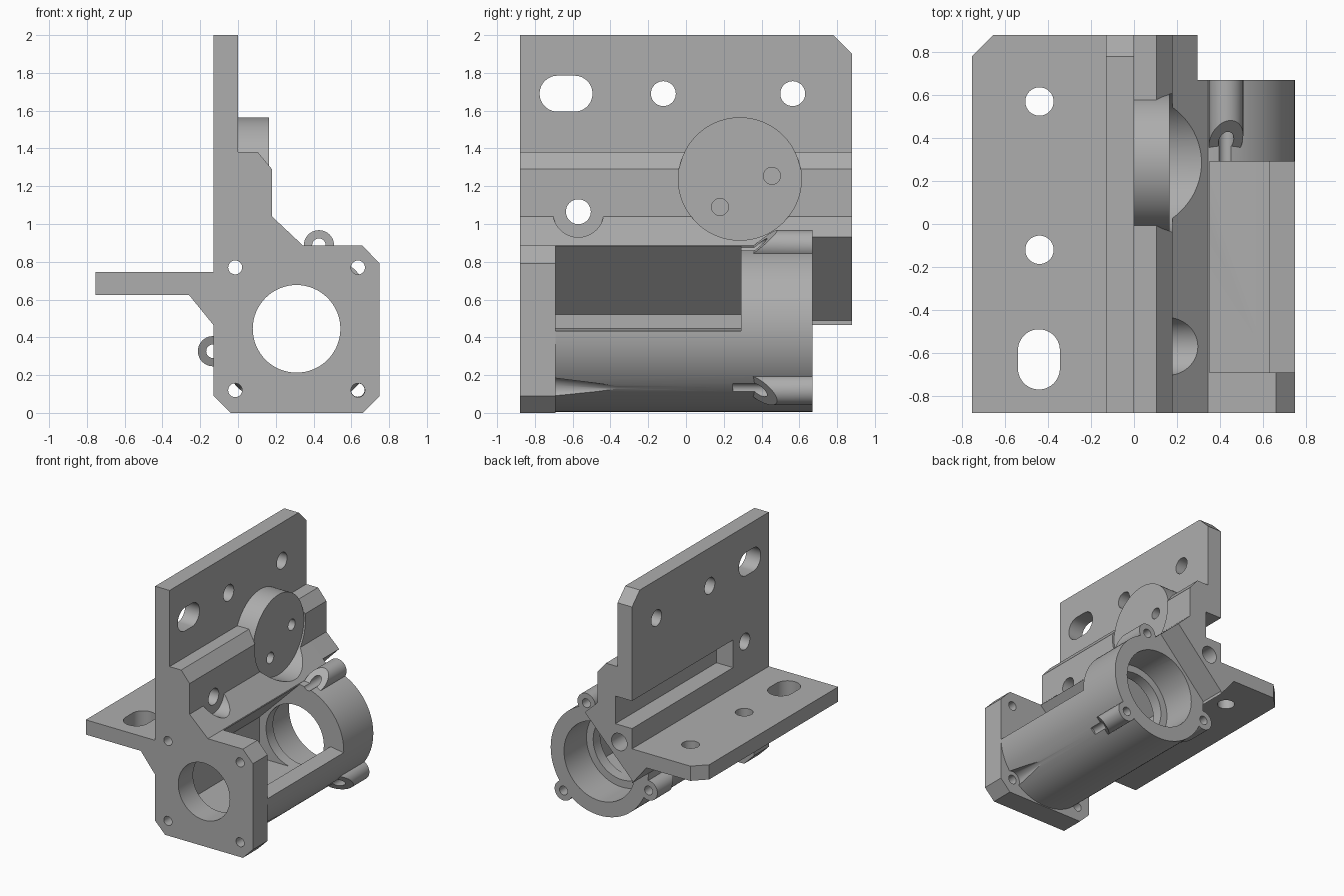
import bpy, bmesh, math
from mathutils import Vector

if "Cube" in bpy.data.objects:
    bpy.data.objects.remove(bpy.data.objects["Cube"])

grey = bpy.data.materials.new("mid grey")
grey.use_nodes = True
grey.diffuse_color = (0.42, 0.42, 0.42, 1)
grey.node_tree.nodes["Principled BSDF"].inputs["Base Color"].default_value = (0.42, 0.42, 0.42, 1)

AXES = {"x": lambda a, b, t: (t, a, b),
        "y": lambda a, b, t: (a, t, b),
        "z": lambda a, b, t: (a, b, t)}


def prism(name, axis, pts, lo, hi, end_scale=1.0):
    """Extrude a 2D outline along an axis, optionally tapering the far end."""
    n = len(pts)
    ca, cb = sum(p[0] for p in pts) / n, sum(p[1] for p in pts) / n
    far = [(ca + (a - ca) * end_scale, cb + (b - cb) * end_scale) for a, b in pts]
    bm = bmesh.new()
    v0 = [bm.verts.new(AXES[axis](a, b, lo)) for a, b in pts]
    v1 = [bm.verts.new(AXES[axis](a, b, hi)) for a, b in far]
    bm.faces.new(v0)
    bm.faces.new(v1)
    for i in range(n):
        j = (i + 1) % n
        bm.faces.new((v0[i], v0[j], v1[j], v1[i]))
    bmesh.ops.recalc_face_normals(bm, faces=bm.faces)
    mesh = bpy.data.meshes.new(name)
    bm.to_mesh(mesh)
    bm.free()
    mesh.materials.append(grey)
    ob = bpy.data.objects.new(name, mesh)
    bpy.context.scene.collection.objects.link(ob)
    return ob


def circle(a, b, r, n=48):
    return [(a + r * math.cos(math.tau * i / n), b + r * math.sin(math.tau * i / n)) for i in range(n)]


def slot(a0, a1, b0, b1, n=16):
    """Rounded slot outline; the short side sets the radius."""
    r = min(a1 - a0, b1 - b0) / 2
    out = []
    for i in range(4):
        ca = a1 - r if i in (0, 3) else a0 + r
        cb = b1 - r if i in (0, 1) else b0 + r
        for k in range(n):
            t = math.pi / 2 * (i + (k + 0.5) / n)
            out.append((ca + r * math.cos(t), cb + r * math.sin(t)))
    return out


def rect(a0, a1, b0, b1):
    return [(a0, b0), (a1, b0), (a1, b1), (a0, b1)]


def combine(ob, other, op):
    """Apply a boolean and drop the helper."""
    mod = ob.modifiers.new(op, "BOOLEAN")
    mod.operation, mod.object, mod.solver = op, other, "EXACT"
    bpy.context.view_layer.update()
    dg = bpy.context.evaluated_depsgraph_get()
    mesh = bpy.data.meshes.new_from_object(ob.evaluated_get(dg))
    ob.modifiers.clear()
    ob.data = mesh
    bpy.data.objects.remove(other)


def add(*args, **kw):
    combine(body, prism("helper", *args, **kw), "UNION")


def cut(*args, **kw):
    combine(body, prism("helper", *args, **kw), "DIFFERENCE")


CX, CZ = 0.31, 0.445          # barrel axis

# Upright plate, thick rib and flange as one profile
body = prism("mounting_bracket", "y", [
    (-0.13, 2), (0, 2), (0, 1.38), (0.105, 1.38), (0.18, 1.29), (0.18, 1.04),
    (0.295, 0.93), (-0.13, 0.49), (-0.13, 0.465), (-0.26, 0.625),
    (-0.755, 0.625), (-0.755, 0.745), (-0.13, 0.745)], -0.88, 0.88)

# Web to the barrel, barrel and motor plate
add("y", [(-0.129, 0.6), (0.17, 1.03), (0.18, 1.04), (0.345, 0.885), (CX, CZ), (-0.129, CZ)], -0.87, 0.67)
add("y", circle(CX, CZ, 0.4395, 96), -0.8, 0.67)
add("y", [(-0.13, 0.09), (-0.04, 0), (0.66, 0), (0.75, 0.09), (0.75, 0.79),
          (0.66, 0.885), (0.345, 0.885), (0.18, 1.04), (-0.13, 1.04)], -0.88, -0.69)

# Clearance around the disc, then the disc with its two pin holes
cut("x", circle(0.285, 1.24, 0.326, 80), 0.165, 0.37)
add("x", circle(0.285, 1.24, 0.325, 80), -0.05, 0.165)
for y, z in ((0.455, 1.255), (0.18, 1.09)):
    cut("x", circle(y, z, 0.045, 32), 0.06, 0.3)

# Coupling window under the overhang
cut("y", [(0.8, 0.425), (0.63, 0.45), (0.63, 0.19), (-0.01, 0.19),
          (-0.01, 0.52), (0.355, 0.885), (0.8, 1.33)], -0.69, 0.29)

# Barrel bores
cut("y", circle(CX, CZ, 0.232, 64), -1, -0.5)
cut("y", circle(CX, CZ, 0.26, 64), 0.2, 0.5)
cut("y", circle(CX, CZ, 0.32, 64), 0.38, 0.8)

# Screw bosses around the barrel with slanted front ends
for deg in (75, 195, 315):
    d = Vector((math.cos(math.radians(deg)), 0, math.sin(math.radians(deg))))
    c = Vector((CX, 0, CZ)) + d * 0.458
    boss = prism("boss", "y", circle(c.x, c.z, 0.08, 40), 0.29, 0.67)
    for v in boss.data.vertices:
        if v.co.y < 0.3:
            v.co.y += 1.2 * ((v.co - c).dot(d) + 0.08)
    combine(body, boss, "UNION")
    cut("y", circle(c.x, c.z, 0.036, 24), 0.25, 0.8)

# Motor screw holes with tapered tool reliefs along the barrel
for x in (-0.015, 0.635):
    for z in (0.12, 0.77):
        cut("y", circle(x, z, 0.037, 24), -1, -0.6)
    cut("y", circle(x, 0.12, 0.07, 32), -0.69, -0.26, end_scale=0.08)
cut("y", circle(-0.015, 0.77, 0.037, 24), -0.7, 0.7)
cut("y", circle(-0.015, 0.77, 0.07, 32), 0.3, 1)

# Recess on the flange side of the upright
cut("y", rect(-0.3, 0.02, 0.91, 1.135), -0.42, 1)

# Holes and slot in the upright
for y, z in ((-0.12, 1.69), (0.565, 1.69), (-0.57, 1.065)):
    cut("x", circle(y, z, 0.066, 40), -0.4, 0.5)
cut("x", slot(-0.775, -0.495, 1.595, 1.785), -0.4, 0.4)
cut("x", circle(-0.57, 1.065, 0.135, 48), 0.18, 0.4)

# Holes and slot in the flange
for y in (0.57, -0.12):
    cut("z", circle(-0.44, y, 0.066, 40), 0.4, 0.9)
cut("z", slot(-0.54, -0.345, -0.77, -0.49), 0.4, 0.9)

# Clipped rear corners
cut("x", [(0.78, 2), (0.78, 2.1), (1, 2.1), (1, 1.78)], -0.4, 0.4)
cut("z", [(-0.755, 0.78), (-0.9, 0.635), (-0.9, 1), (-0.535, 1)], 0.5, 0.9)

# Smooth round walls, sharp edges elsewhere
bpy.ops.object.select_all(action="DESELECT")
body.select_set(True)
bpy.context.view_layer.objects.active = body
bpy.ops.object.shade_smooth_by_angle(angle=math.radians(25))
